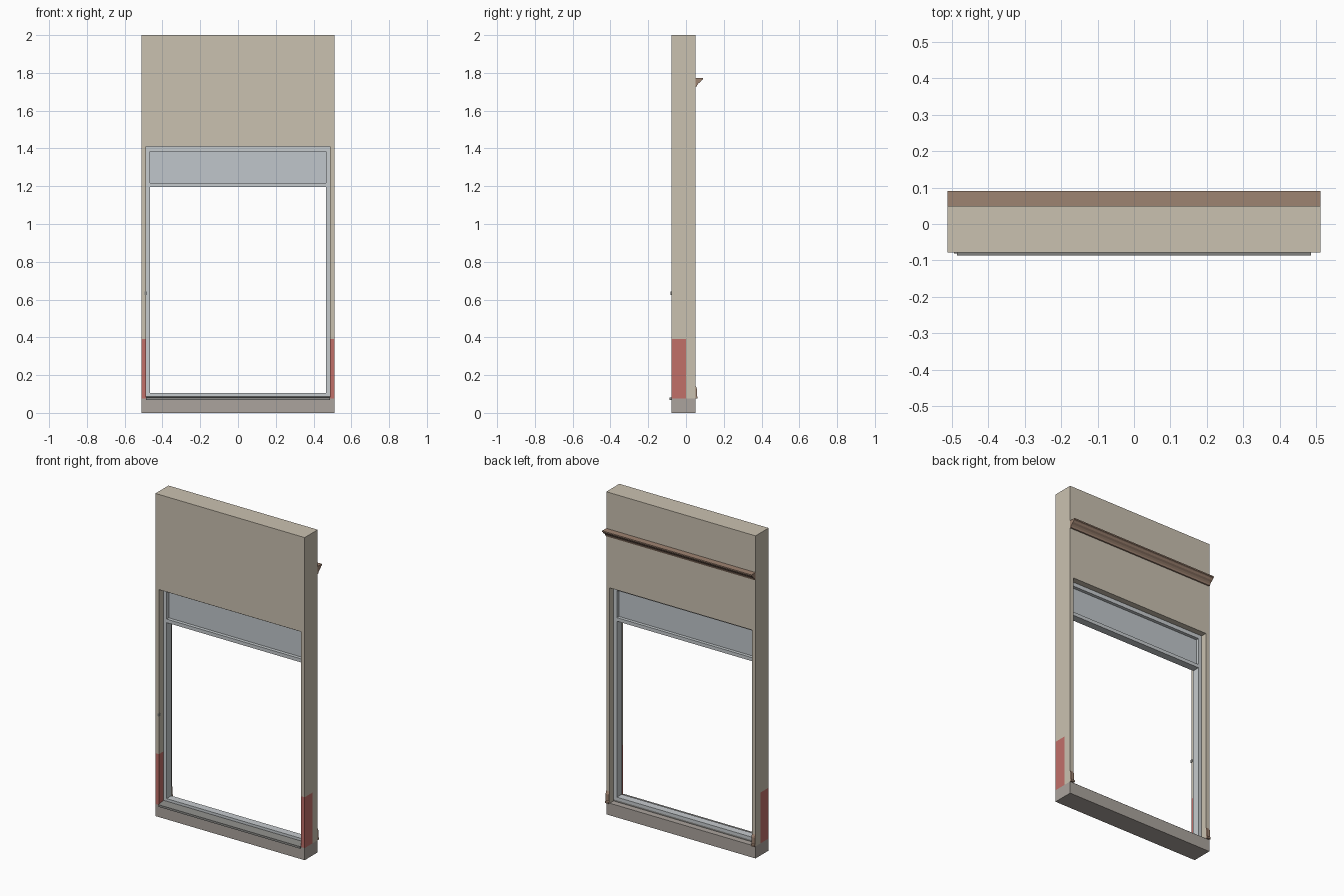
import bpy
import bmesh

cube = bpy.data.objects.get("Cube")
if cube:
    bpy.data.objects.remove(cube, do_unlink=True)


def linear(v):
    v /= 255
    return v / 12.92 if v <= 0.04045 else ((v + 0.055) / 1.055) ** 2.4


def material(name, r, g, b):
    m = bpy.data.materials.new(name)
    m.use_nodes = True
    colour = (linear(r), linear(g), linear(b), 1)
    m.diffuse_color = colour
    m.node_tree.nodes["Principled BSDF"].inputs["Base Color"].default_value = colour
    return m


plaster = material("beige plaster", 202, 193, 176)
concrete = material("grey concrete", 171, 164, 157)
red = material("red marking", 193, 112, 105)
brown = material("brown wood", 158, 131, 113)
white = material("pale frame", 198, 203, 206)
pane = material("blue grey panel", 192, 198, 203)
metal = material("grey sill metal", 138, 138, 135)


def prism(name, profile, x0, x1, mat):
    """Extrude a (y, z) profile along x."""
    bm = bmesh.new()
    face = bm.faces.new([bm.verts.new((x0, y, z)) for y, z in profile])
    ext = bmesh.ops.extrude_face_region(bm, geom=[face])
    verts = [v for v in ext["geom"] if isinstance(v, bmesh.types.BMVert)]
    bmesh.ops.translate(bm, verts=verts, vec=(x1 - x0, 0, 0))
    bmesh.ops.recalc_face_normals(bm, faces=bm.faces)
    mesh = bpy.data.meshes.new(name)
    bm.to_mesh(mesh)
    bm.free()
    mesh.materials.append(mat)
    ob = bpy.data.objects.new(name, mesh)
    bpy.context.collection.objects.link(ob)
    return ob


def box(name, x0, x1, y0, y1, z0, z1, mat):
    return prism(name, [(y0, z0), (y1, z0), (y1, z1), (y0, z1)], x0, x1, mat)


W, IN = 0.512, 0.488             # wall half width, opening half width
FRONT, BACK = -0.078, 0.05       # wall faces
FLOOR, TOP = 0.075, 1.41         # opening bottom and top
F0, F1 = -0.035, 0.012           # window frame depth
GLASS = 0.465                    # inner edge of the frame

# Wall
box("floor_slab", -W, W, FRONT, BACK, 0, FLOOR, concrete)
box("wall_header", -W, W, FRONT, BACK, TOP, 2, plaster)

# Parts repeated on both sides
for side, s in (("left", 1), ("right", -1)):
    def pair(name, a, b, *rest):
        lo, hi = sorted((s * a, s * b))
        return box(side + "_" + name, lo, hi, *rest)

    pair("jamb", IN, W, FRONT, BACK, 0.39, TOP, plaster)
    pair("jamb_lower_back", IN, W, 0, BACK, FLOOR, 0.39, plaster)
    pair("jamb_marking", IN, W, FRONT, 0, FLOOR, 0.39, red)
    pair("frame_stile", GLASS, IN, F0, F1, 0.085, TOP, white)

    # Skirting end with a sloped top
    lo, hi = sorted((s * IN, s * W))
    prism(side + "_skirting", [(BACK, FLOOR), (0.062, FLOOR), (0.062, 0.085),
                               (0.057, 0.09), (0.057, 0.13), (BACK, 0.147)],
          lo, hi, brown)

# Window frame rails and fixed top panel
for name, z0, z1 in (("bottom_rail", 0.085, 0.104), ("transom_rail", 1.195, 1.217),
                     ("top_rail", 1.385, TOP)):
    box(name, -GLASS, GLASS, F0, F1, z0, z1, white)
box("top_panel", -GLASS, GLASS, -0.014, -0.008, 1.217, 1.385, pane)

# Sloped outer sill and flat inner sill
prism("outer_sill", [(F0, FLOOR), (F0, 0.088), (-0.087, 0.081), (-0.087, 0.068),
                     (FRONT, 0.068), (FRONT, FLOOR)], -0.486, 0.486, metal)
box("inner_sill", -IN, IN, F0, F1, FLOOR, 0.085, metal)

# Crown moulding on the back
prism("crown_moulding", [(BACK, 1.725), (0.056, 1.727), (0.06, 1.737), (0.067, 1.745),
                         (0.077, 1.752), (0.083, 1.761), (0.09, 1.765), (0.09, 1.773),
                         (BACK, 1.773)], -W, W, brown)

# Small latch on the right jamb
box("latch", -0.494, -0.484, FRONT - 0.003, FRONT + 0.01, 0.625, 0.642, metal)
